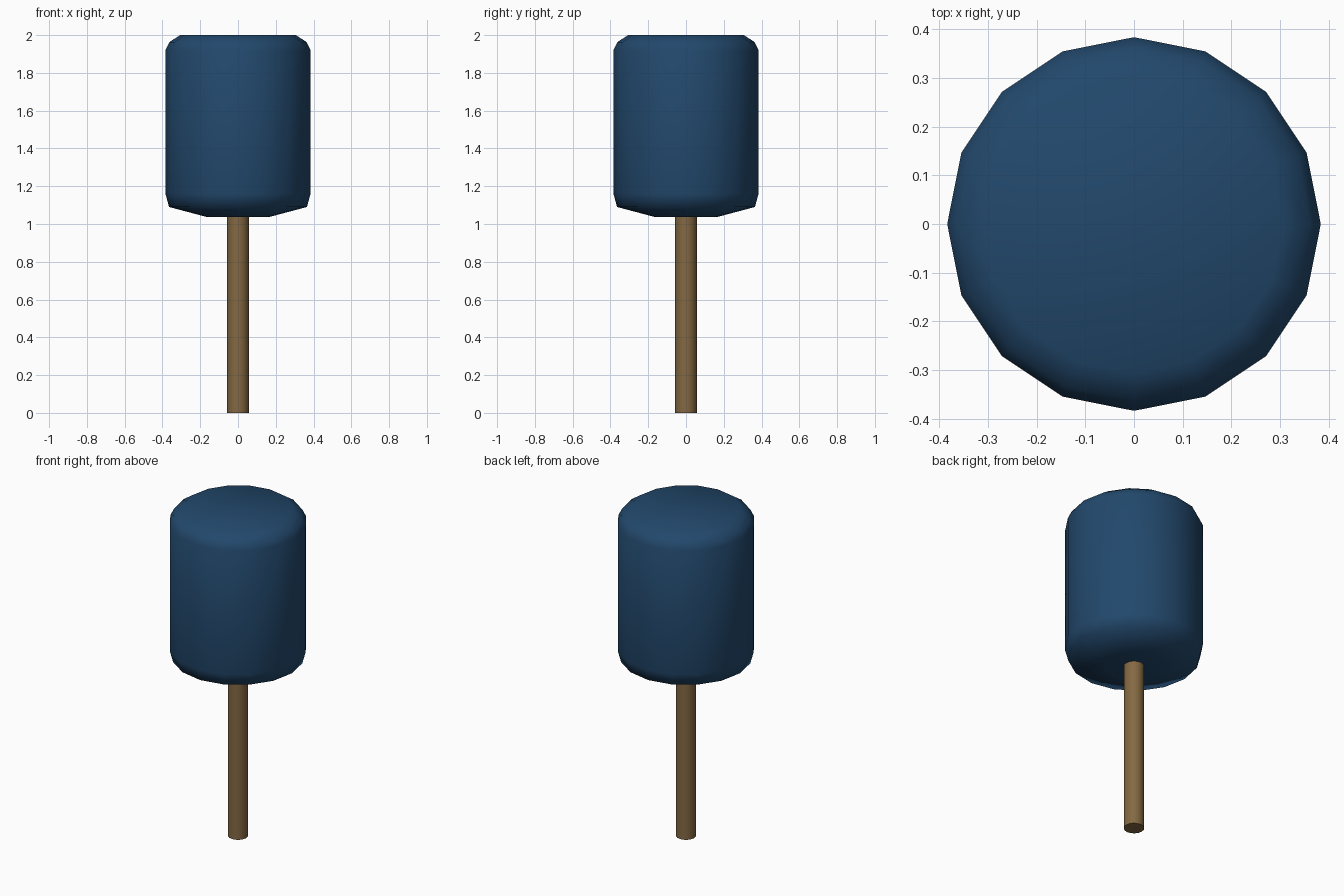
import bpy, bmesh
from math import cos, sin, tau

if "Cube" in bpy.data.objects:
    bpy.data.objects.remove(bpy.data.objects["Cube"])


def lathe(name, profile, sides, color, smooth_angle=None):
    """Capped solid of revolution from (radius, z) points, listed bottom to top."""
    bm = bmesh.new()
    rings = [[bm.verts.new((r * cos(tau * i / sides), r * sin(tau * i / sides), z))
              for i in range(sides)] for r, z in profile]
    for a, b in zip(rings, rings[1:]):
        for i in range(sides):
            j = (i + 1) % sides
            bm.faces.new((a[i], a[j], b[j], b[i]))
    bm.faces.new(rings[0][::-1])
    bm.faces.new(rings[-1])
    mesh = bpy.data.meshes.new(name)
    bm.to_mesh(mesh)
    bm.free()
    obj = bpy.data.objects.new(name, mesh)
    bpy.context.collection.objects.link(obj)
    mat = bpy.data.materials.new(name + "_color")
    mat.diffuse_color = (*color, 1)
    mat.use_nodes = True
    mat.node_tree.nodes["Principled BSDF"].inputs["Base Color"].default_value = mat.diffuse_color
    mesh.materials.append(mat)
    mesh.shade_smooth()
    if smooth_angle:
        mesh.set_sharp_from_angle(angle=smooth_angle)
    return obj


# Rounded head with a shallow tapered underside
lathe("head", [(0.165, 1.037), (0.365, 1.09), (0.384, 1.16),
               (0.384, 1.92), (0.363, 1.963), (0.307, 2.0)],
      16, (0.016, 0.065, 0.15))

# Thin wooden stick
lathe("stick", [(0.057, 0.0), (0.057, 1.06)], 16, (0.23, 0.14, 0.055), 0.8)
